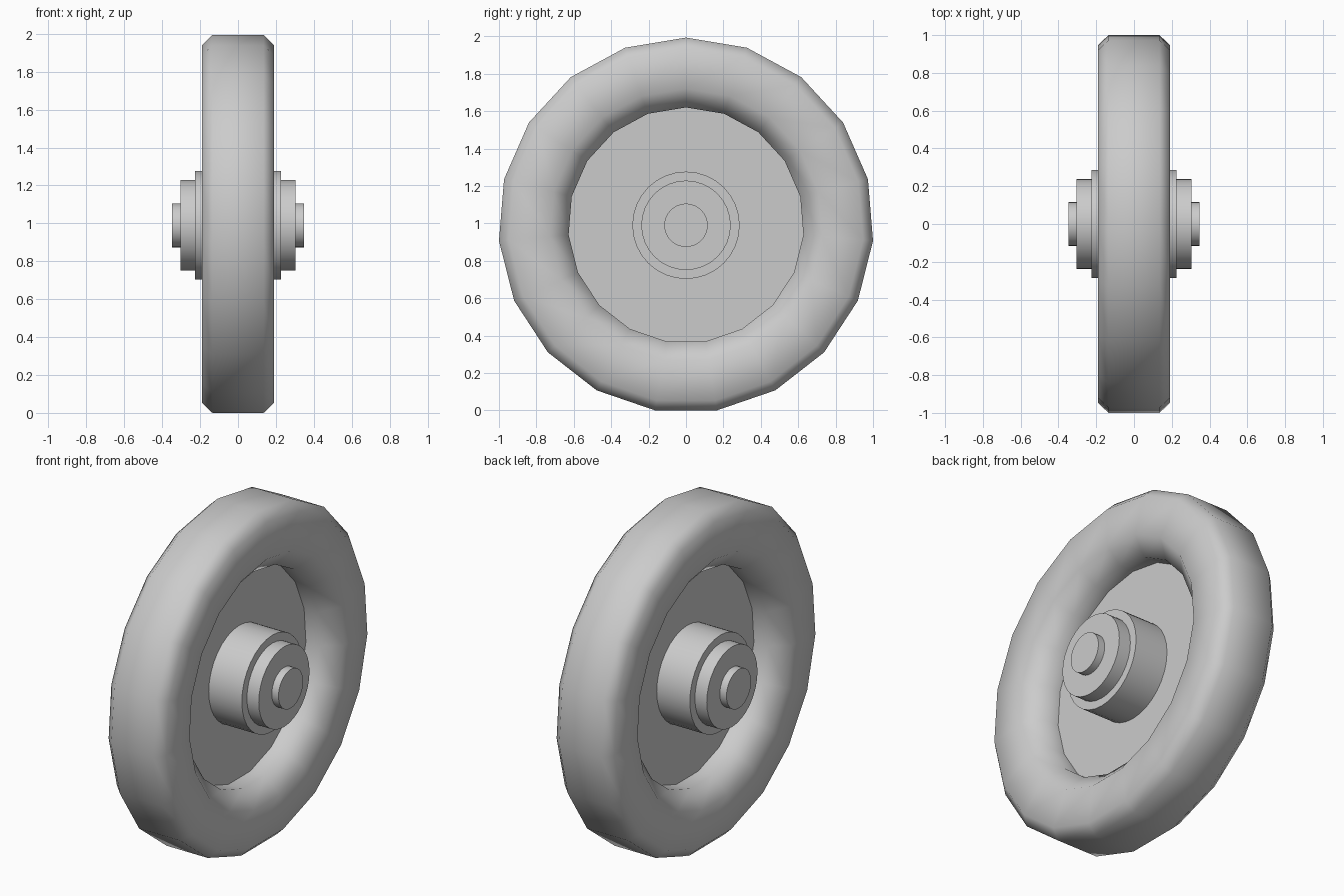
import bpy, bmesh, math
from mathutils import Matrix, Vector

if "Cube" in bpy.data.objects:
    bpy.data.objects.remove(bpy.data.objects["Cube"])

SIDES = 19
R = 1.0034                                  # outer radius of the tyre
CZ = R * math.cos(math.pi / SIDES)          # axle height: a flat facet rests on the ground


def lathe(name, profile, sides, closed=False, smooth=None):
    """Revolve (x, radius) points around the x axis, first vertex pointing up."""
    bm = bmesh.new()
    rings = []
    for i in range(sides):
        rot = Matrix.Rotation(2 * math.pi * i / sides, 3, 'X')
        rings.append([bm.verts.new(rot @ Vector((x, 0, r))) for x, r in profile])
    n = len(profile)
    for i in range(sides):
        a, b = rings[i], rings[(i + 1) % sides]
        for j in range(n if closed else n - 1):
            k = (j + 1) % n
            bm.faces.new((a[j], a[k], b[k], b[j]))
    if not closed:                          # flat end caps
        bm.faces.new([ring[0] for ring in rings])
        bm.faces.new([ring[-1] for ring in rings])
    bmesh.ops.recalc_face_normals(bm, faces=bm.faces)
    mesh = bpy.data.meshes.new(name)
    bm.to_mesh(mesh)
    bm.free()
    ob = bpy.data.objects.new(name, mesh)
    ob.location.z = CZ
    bpy.context.collection.objects.link(ob)
    if smooth:
        bpy.ops.object.select_all(action='DESELECT')
        ob.select_set(True)
        bpy.context.view_layer.objects.active = ob
        bpy.ops.object.shade_smooth_by_angle(angle=math.radians(smooth))
    return ob


# Tyre: chamfered section, smooth all over
half = [(0.135, R), (0.19, 0.95), (0.19, 0.73), (0.10, 0.63)]
section = half + [(-x, r) for x, r in reversed(half)]
lathe("tyre", section, SIDES, closed=True, smooth=70)

# Thin web closing the middle of the wheel
lathe("wheel_disc", [(-0.008, 0.631), (0.008, 0.631)], SIDES)

# Stepped hub, the same on both sides
for name, x, r in (("hub", 0.226, 0.287), ("hub_cap", 0.304, 0.239), ("axle", 0.348, 0.116)):
    lathe(name, [(-x, r), (x, r)], 32, smooth=40)
